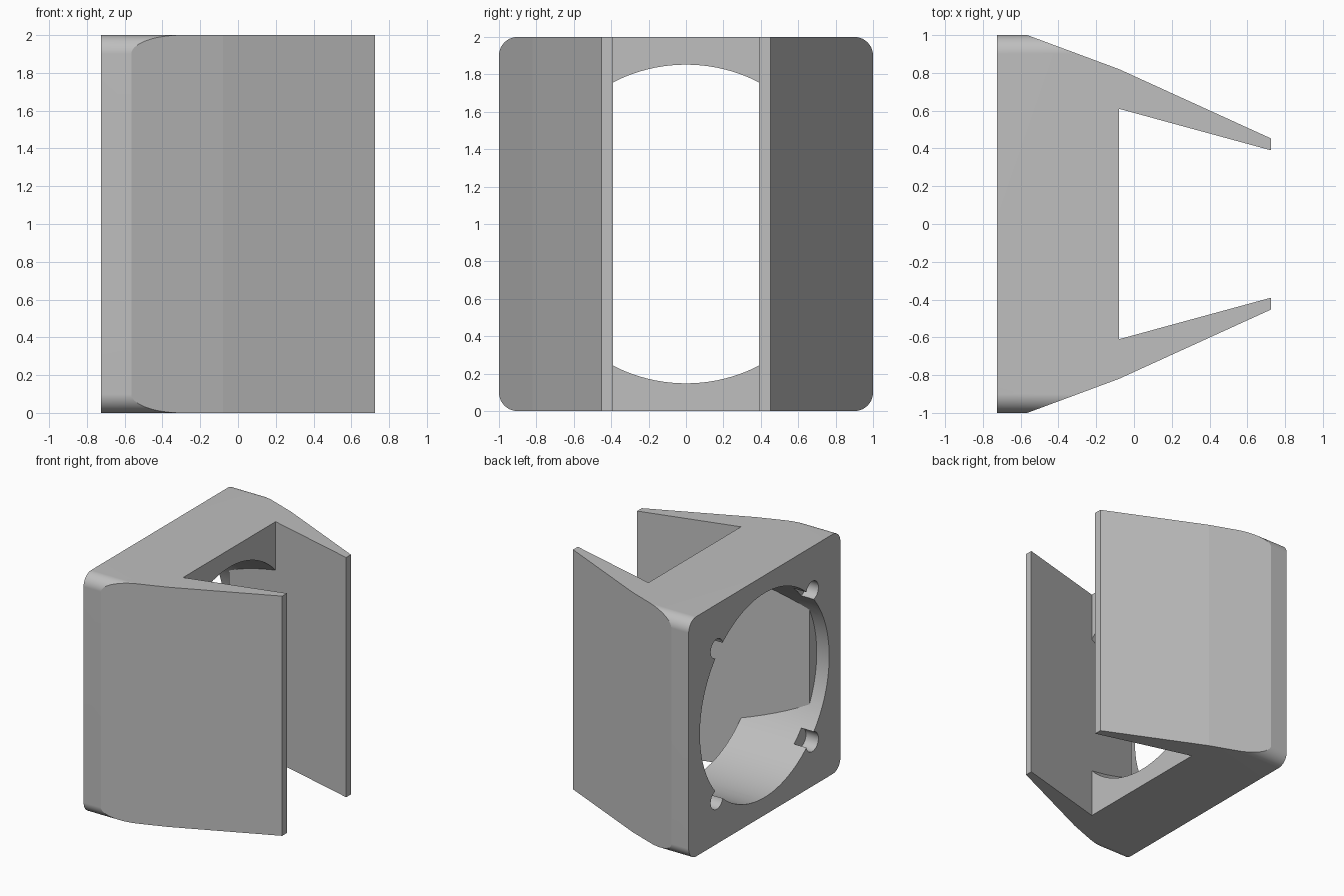
import bpy
import bmesh
from math import radians, pi

cube = bpy.data.objects.get("Cube")
if cube:
    bpy.data.objects.remove(cube, do_unlink=True)

HEIGHT = 2.0
BACK, FRONT = -0.725, 0.725     # plate face and arm tips
INNER, STEP = -0.08, -0.61      # channel floor, recess floor
HOLE_R, NOTCH_R, NOTCH_POS = 0.852, 0.08, 0.63

grey = bpy.data.materials.new("plain_grey")
grey.use_nodes = True
colour = (0.52, 0.52, 0.52, 1)
grey.diffuse_color = colour
grey.node_tree.nodes["Principled BSDF"].inputs["Base Color"].default_value = colour


def add_object(name, bm):
    bmesh.ops.recalc_face_normals(bm, faces=bm.faces)
    mesh = bpy.data.meshes.new(name)
    bm.to_mesh(mesh)
    bm.free()
    mesh.materials.append(grey)
    obj = bpy.data.objects.new(name, mesh)
    bpy.context.collection.objects.link(obj)
    return obj


def prism(name, outline, z0, z1):
    """Extrude an outline in x, y upwards."""
    bm = bmesh.new()
    face = bm.faces.new([bm.verts.new((x, y, z0)) for x, y in outline])
    top = bmesh.ops.extrude_face_region(bm, geom=[face])["geom"]
    bmesh.ops.translate(bm, vec=(0, 0, z1 - z0),
                        verts=[v for v in top if isinstance(v, bmesh.types.BMVert)])
    return add_object(name, bm)


def rod(name, x0, x1, y, z, radius, sides):
    """Cylinder lying along x."""
    bpy.ops.mesh.primitive_cylinder_add(
        vertices=sides, radius=radius, depth=x1 - x0,
        location=((x0 + x1) / 2, y, z), rotation=(0, pi / 2, 0))
    obj = bpy.context.object
    obj.name = name
    obj.data.materials.append(grey)
    return obj


def apply_modifiers(obj):
    bpy.context.view_layer.update()
    graph = bpy.context.evaluated_depsgraph_get()
    mesh = bpy.data.meshes.new_from_object(obj.evaluated_get(graph))
    obj.modifiers.clear()
    obj.data = mesh


def boolean(obj, tool, operation):
    mod = obj.modifiers.new(operation.lower(), "BOOLEAN")
    mod.operation = operation
    mod.solver = "EXACT"
    mod.object = tool
    apply_modifiers(obj)
    bpy.data.objects.remove(tool, do_unlink=True)


def inner_y(x):
    """Half width between the arms' inner faces."""
    return 0.61 - 0.273 * (x - INNER)


# Body: plate with two tapering arms
half = [(BACK, 1), (-0.565, 1), (INNER, 0.82), (FRONT, 0.453),
        (FRONT, inner_y(FRONT)), (INNER, inner_y(INNER))]
body = prism("holder_body", half + [(x, -y) for x, y in reversed(half)], 0, HEIGHT)

# Rounded corners of the plate
bm = bmesh.new()
bmesh.ops.create_cube(bm, size=2)
bmesh.ops.translate(bm, verts=bm.verts, vec=(0, 0, 1))
along_x = [e for e in bm.edges if abs(e.verts[0].co.x - e.verts[1].co.x) > 1]
bmesh.ops.bevel(bm, geom=along_x, offset=0.1, offset_type="OFFSET",
                segments=32, profile=0.5, affect="EDGES")
boolean(body, add_object("corner_rounder", bm), "INTERSECT")

# Opening through the plate, narrowed by the arm walls
end = INNER + 0.03
core = prism("opening_cutter",
             [(STEP - 0.05, -inner_y(STEP - 0.05)), (end, -inner_y(end)),
              (end, inner_y(end)), (STEP - 0.05, inner_y(STEP - 0.05))], 0.05, 1.95)
boolean(core, rod("opening_round", -1, 0.2, 0, 1, HOLE_R, 128), "INTERSECT")
boolean(body, core, "DIFFERENCE")

# Full round recess in the plate face
boolean(body, rod("recess_cutter", -1, STEP, 0, 1, HOLE_R, 128), "DIFFERENCE")

# Four corner notches
for sy in (-1, 1):
    for sz in (-1, 1):
        boolean(body, rod("notch_cutter", -1, STEP, sy * NOTCH_POS,
                          1 + sz * NOTCH_POS, NOTCH_R, 96), "DIFFERENCE")

bpy.ops.object.select_all(action="DESELECT")
body.select_set(True)
bpy.context.view_layer.objects.active = body
bpy.ops.object.shade_smooth_by_angle(angle=radians(4))
